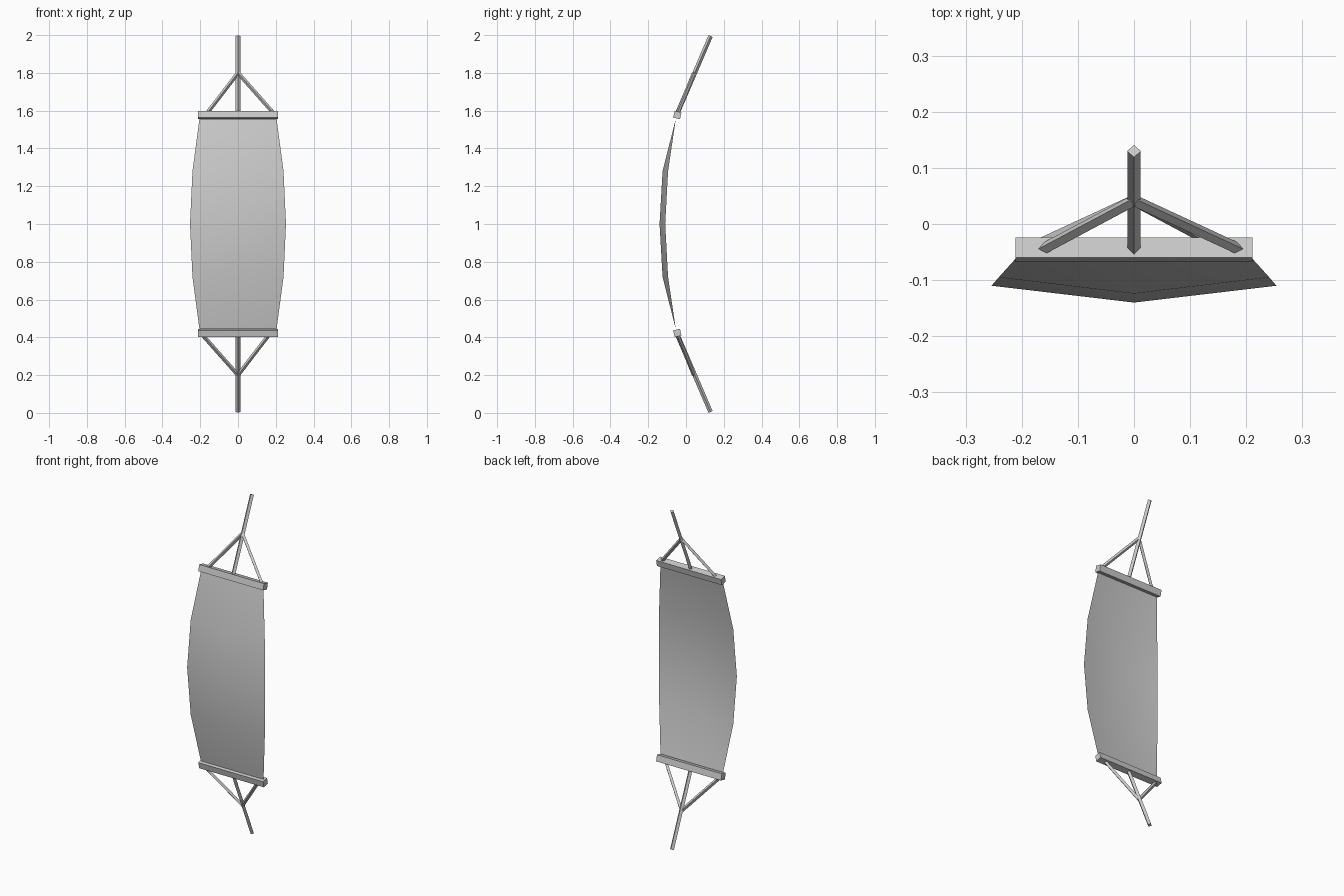
import bpy
import math
from mathutils import Vector, Matrix

cube = bpy.data.objects.get("Cube")
if cube:
    bpy.data.objects.remove(cube, do_unlink=True)

grey = bpy.data.materials.new("plain grey")
grey.use_nodes = True
colour = (0.6, 0.6, 0.6, 1)
grey.diffuse_color = colour
grey.node_tree.nodes["Principled BSDF"].inputs["Base Color"].default_value = colour


def finish(obj, name):
    obj.name = name
    obj.data.materials.append(grey)
    return obj


def rope(name, start, end, radius=0.012):
    """Four-sided rod between two points, with corners front and back."""
    a, b = Vector(start), Vector(end)
    axis = (b - a).normalized()
    side = axis.cross(Vector((0, 1, 0))).normalized()
    turn = Matrix((side, axis.cross(side), axis)).transposed().to_4x4()
    bpy.ops.mesh.primitive_cylinder_add(vertices=4, radius=radius, depth=(b - a).length)
    obj = finish(bpy.context.object, name)
    obj.matrix_world = Matrix.Translation((a + b) / 2) @ turn
    return obj


# Cloth: bowed forward in the middle, flat where it meets the bars
# each row: height, half width, edge y, centre y
half = [(0.557, 0.204, -0.054, -0.054), (0.28, 0.241, -0.095, -0.124)]
rows = ([(1 - h, w, e, c) for h, w, e, c in half]
        + [(1, 0.254, -0.11, -0.14)]
        + [(1 + h, w, e, c) for h, w, e, c in reversed(half)])
verts = [p for z, w, e, c in rows for p in ((-w, e, z), (0, c, z), (w, e, z))]
faces = [(i, i + 1, i + 4, i + 3) for r in range(len(rows) - 1) for i in (3 * r, 3 * r + 1)]
mesh = bpy.data.meshes.new("cloth")
mesh.from_pydata(verts, [], faces)
mesh.shade_smooth()
cloth = finish(bpy.data.objects.new("cloth", mesh), "cloth")
bpy.context.collection.objects.link(cloth)

# The lower end is the upper end turned half a circle about the y axis
for label, s in (("upper", 1), ("lower", -1)):
    def place(x, y, h):
        return (s * x, y, 1 + s * h)

    # Spreader bar, leaning back
    bpy.ops.mesh.primitive_cube_add(size=1, location=place(0, -0.046, 0.577))
    bar = finish(bpy.context.object, label + "_bar")
    bar.scale = (0.422, 0.037, 0.037)
    bar.rotation_euler.x = -s * math.radians(12.5)

    # Main rope and the two side ropes that meet it
    rope(label + "_main_rope", place(0, -0.046, 0.585), place(0, 0.13, 0.995))
    for side, x in (("left", 0.19), ("right", -0.165)):
        rope(f"{label}_{side}_rope", place(x, -0.046, 0.585), place(0, 0.042, 0.8), 0.0105)
